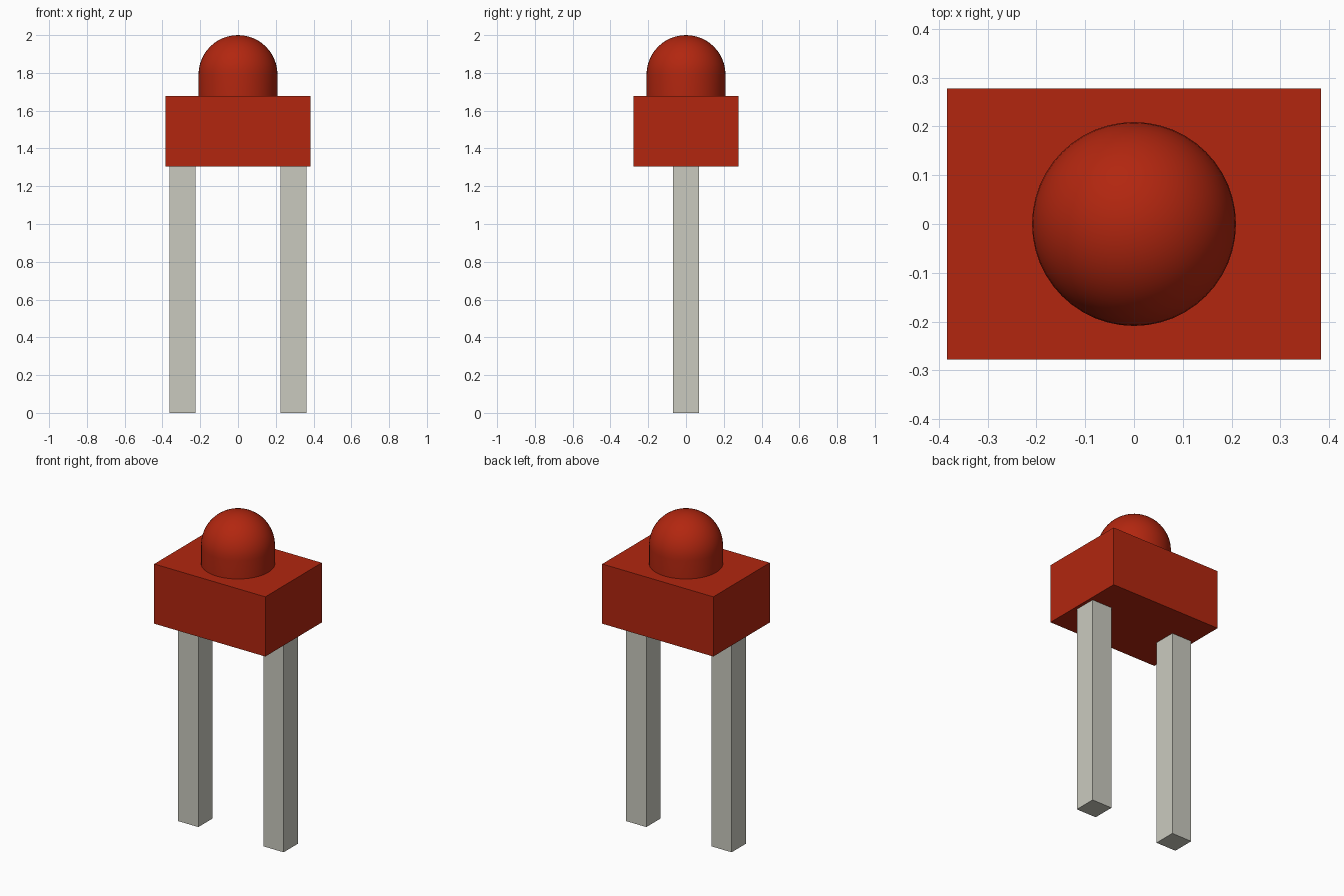
import bpy
import bmesh
from math import sin, cos, pi, radians
from mathutils import Matrix, Vector

cube = bpy.data.objects.get("Cube")
if cube:
    bpy.data.objects.remove(cube, do_unlink=True)


def make_material(name, color):
    mat = bpy.data.materials.new(name)
    mat.use_nodes = True
    mat.diffuse_color = color
    mat.node_tree.nodes["Principled BSDF"].inputs["Base Color"].default_value = color
    return mat


def add_object(name, bm, mat):
    bmesh.ops.recalc_face_normals(bm, faces=bm.faces)
    mesh = bpy.data.meshes.new(name)
    bm.to_mesh(mesh)
    bm.free()
    mesh.materials.append(mat)
    obj = bpy.data.objects.new(name, mesh)
    bpy.context.collection.objects.link(obj)
    return obj


def add_box(name, x, width, depth, bottom, top, mat):
    bm = bmesh.new()
    place = Matrix.Translation((x, 0, (bottom + top) / 2))
    size = Matrix.Diagonal((width, depth, top - bottom, 1))
    bmesh.ops.create_cube(bm, size=1, matrix=place @ size)
    return add_object(name, bm, mat)


red = make_material("red plastic", (0.445, 0.0194, 0.0048, 1))
metal = make_material("pale grey metal", (0.59, 0.59, 0.52, 1))

# Rectangular housing
BASE, DECK, TOP = 1.305, 1.677, 2.0
add_box("housing", 0, 0.766, 0.556, BASE, DECK, red)

# Two square legs
for side, x in (("left", 0.294), ("right", -0.294)):
    add_box(side + "_leg", x, 0.139, 0.139, 0, BASE, metal)

# Domed lens: a short cylinder capped by a hemisphere, spun about z
RADIUS, RINGS = 0.209, 12
shoulder = TOP - RADIUS
profile = [Vector((0, 0, DECK)), Vector((RADIUS, 0, DECK))]
for i in range(RINGS + 1):
    a = i / RINGS * pi / 2
    profile.append(Vector((RADIUS * cos(a), 0, shoulder + RADIUS * sin(a))))

bm = bmesh.new()
verts = [bm.verts.new(p) for p in profile]
edges = [bm.edges.new(pair) for pair in zip(verts, verts[1:])]
bmesh.ops.spin(bm, geom=verts + edges, cent=(0, 0, 0), axis=(0, 0, 1),
               angle=2 * pi, steps=48)
bmesh.ops.remove_doubles(bm, verts=bm.verts, dist=0.0005)
lens = add_object("domed_lens", bm, red)

bpy.ops.object.select_all(action="DESELECT")
lens.select_set(True)
bpy.context.view_layer.objects.active = lens
bpy.ops.object.shade_smooth_by_angle(angle=radians(40))
